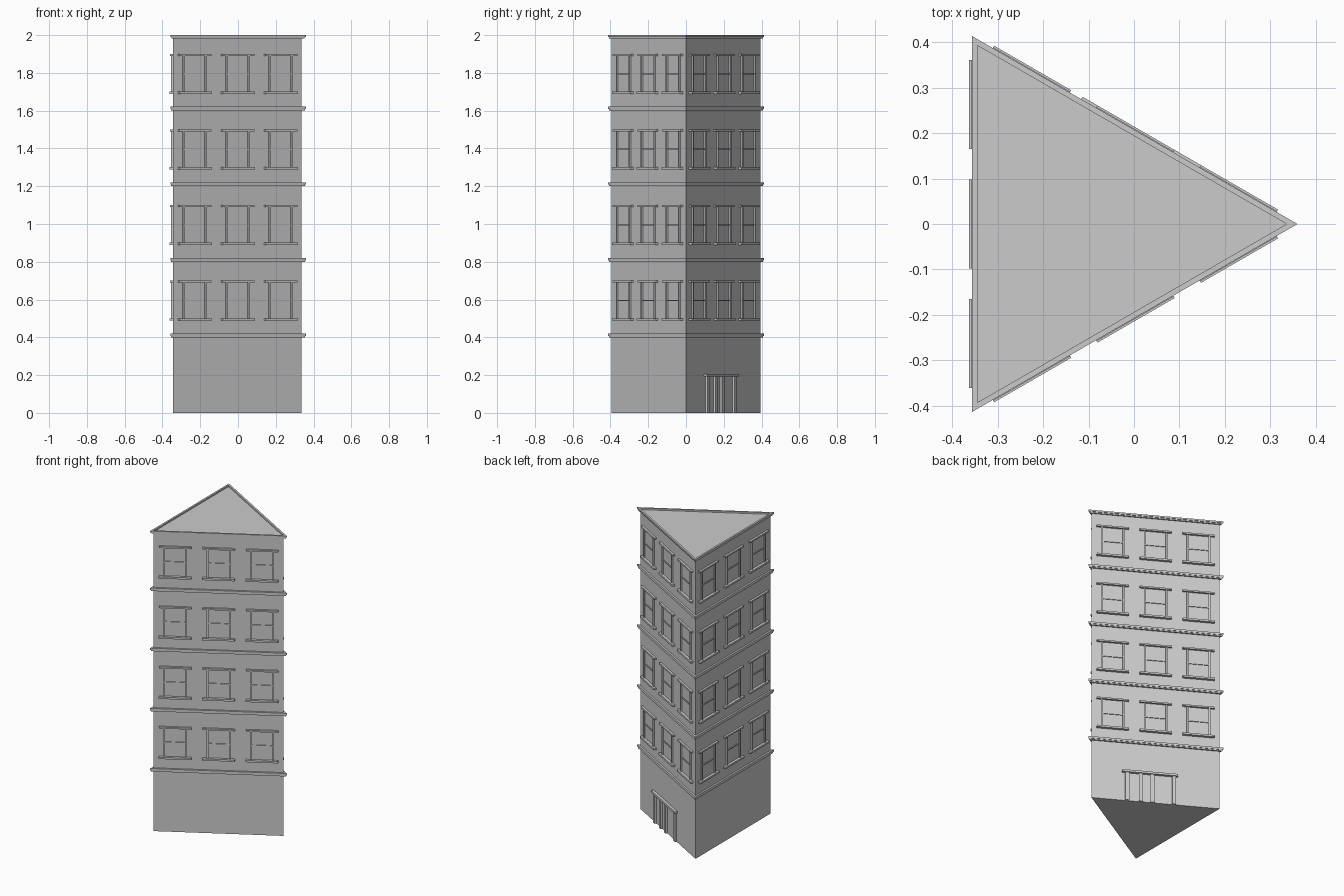
import bpy, bmesh, math
from mathutils import Matrix, Vector

cube = bpy.data.objects.get("Cube")
if cube:
    bpy.data.objects.remove(cube, do_unlink=True)

stone = bpy.data.materials.new("grey stone")
stone.use_nodes = True
GREY = (0.6, 0.6, 0.6, 1)
stone.diffuse_color = GREY
stone.node_tree.nodes["Principled BSDF"].inputs["Base Color"].default_value = GREY

CX = -0.118          # centroid of the triangular plan
INR = 0.227          # distance from centroid to each wall
FLOOR = 0.4


def finish(bm, name):
    bmesh.ops.recalc_face_normals(bm, faces=bm.faces)
    mesh = bpy.data.meshes.new(name)
    bm.to_mesh(mesh)
    bm.free()
    mesh.materials.append(stone)
    obj = bpy.data.objects.new(name, mesh)
    bpy.context.collection.objects.link(obj)
    return obj


def triangle_loft(name, profile):
    """Stack triangular rings from (offset from wall, height) pairs, capped at both ends."""
    bm = bmesh.new()
    rings = []
    for off, z in profile:
        r = 2 * (INR + off)
        rings.append([bm.verts.new((CX + r * math.cos(math.radians(a)),
                                    r * math.sin(math.radians(a)), z))
                      for a in (0, 120, 240)])
    for lo, hi in zip(rings, rings[1:]):
        for i in range(3):
            j = (i + 1) % 3
            bm.faces.new((lo[i], lo[j], hi[j], hi[i]))
    bm.faces.new(rings[0])
    bm.faces.new(rings[-1])
    return finish(bm, name)


def wall_frame(angle):
    """Local x runs along the wall, y points outward, origin at the wall's foot centre."""
    a = math.radians(angle)
    out = Vector((math.cos(a), math.sin(a), 0))
    along = Vector((-out.y, out.x, 0))
    m = Matrix((along, out, Vector((0, 0, 1)))).transposed().to_4x4()
    m.translation = Vector((CX, 0, 0)) + out * INR
    return m


def bar(bm, frame, x, z, width, height, depth):
    """Box centred on x and z, standing out from the wall by depth."""
    back = 0.004
    place = Matrix.Translation((x, (depth - back) / 2, z))
    size = Matrix.Diagonal((width, depth + back, height, 1))
    bmesh.ops.create_cube(bm, size=1, matrix=frame @ place @ size)


# Tower body with the top cornice and shallow roof recess
triangle_loft("tower_walls", [(0, 0), (0, 1.981), (0.008, 1.981), (0.008, 1.989),
                              (0.012, 1.989), (0.012, 2), (0, 2), (0, 1.99)])

# String courses between floors
for i in range(1, 5):
    z = FLOOR * i
    triangle_loft(f"string_course_{i}", [(-0.004, z), (0.009, z), (0.009, z + 0.008),
                                         (0.012, z + 0.008), (0.012, z + 0.021),
                                         (-0.004, z + 0.021)])

# Window surrounds on all three sides
for side, angle in (("front", -60), ("back", 60), ("right", 180)):
    frame = wall_frame(angle)
    bm = bmesh.new()
    for level in range(1, 5):
        z = FLOOR * level + 0.195
        for x in (-0.263, 0, 0.263):
            bar(bm, frame, x, z - 0.1, 0.196, 0.012, 0.018)   # sill
            bar(bm, frame, x, z + 0.1, 0.196, 0.01, 0.014)    # lintel
            bar(bm, frame, x, z, 0.13, 0.007, 0.005)          # middle rail
            for s in (-1, 1):
                bar(bm, frame, x + s * 0.067, z, 0.01, 0.2, 0.009)  # jambs
    finish(bm, f"{side}_windows")

# Entrance with posts and a lintel
bm = bmesh.new()
frame = wall_frame(60)
bar(bm, frame, -0.034, 0.2, 0.34, 0.014, 0.018)
for x in (-0.175, -0.09, -0.02, 0.113):
    bar(bm, frame, x, 0.0975, 0.024, 0.195, 0.012)
finish(bm, "entrance")
